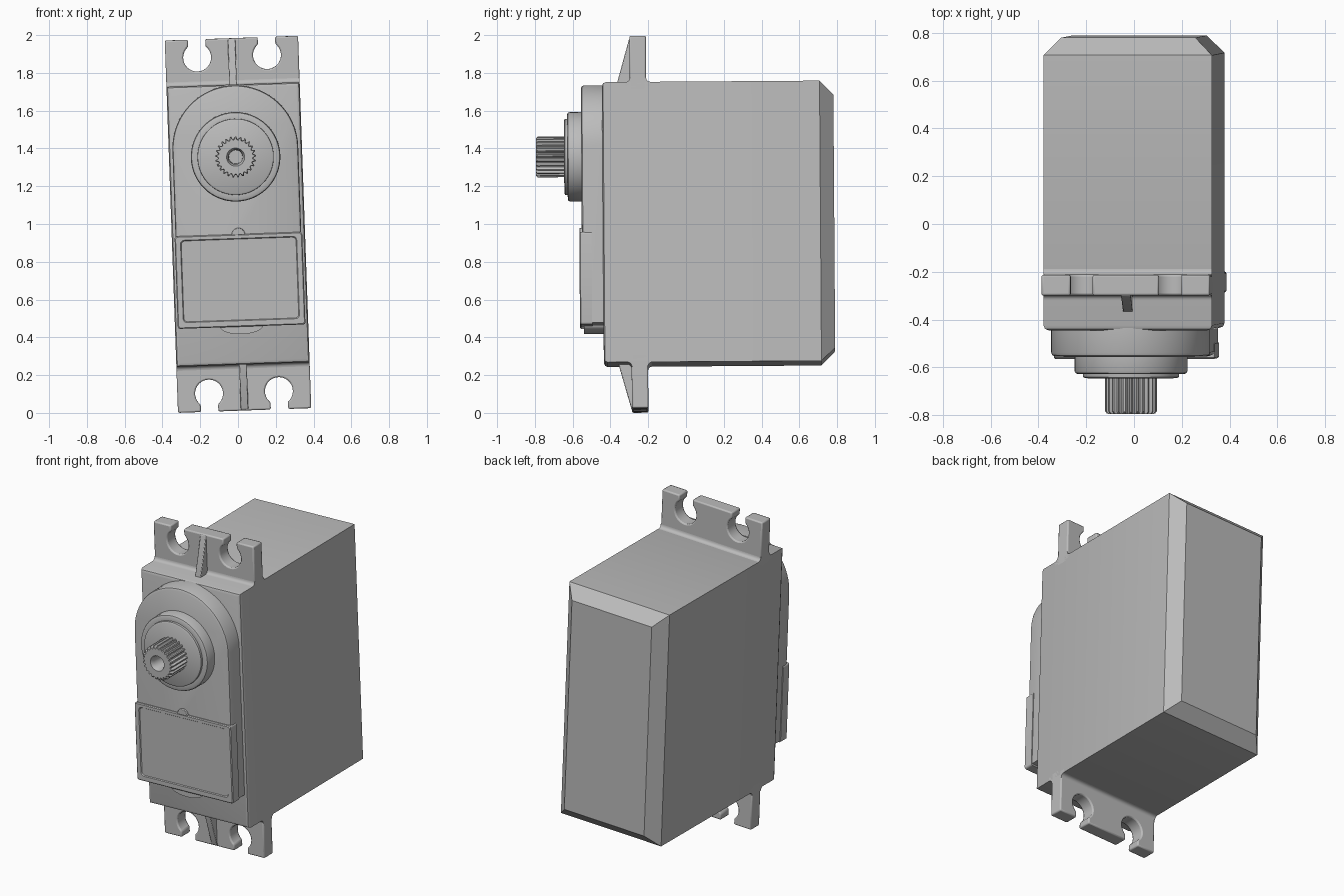
import bpy, bmesh, math
from mathutils import Matrix

cube = bpy.data.objects.get("Cube")
if cube:
    bpy.data.objects.remove(cube, do_unlink=True)

GREY = (0.5, 0.5, 0.5, 1)
mat = bpy.data.materials.new("grey plastic")
mat.use_nodes = True
mat.diffuse_color = GREY
mat.node_tree.nodes["Principled BSDF"].inputs["Base Color"].default_value = GREY

# The whole motor leans slightly to its right
LEAN = (Matrix.Translation((0, 0, 1))
        @ Matrix.Rotation(math.radians(-2.03), 4, 'Y')
        @ Matrix.Rotation(math.radians(0.4), 4, 'X'))
W, H = 0.353, 0.742          # half width and half height of the case
AXLE = 0.36                  # height of the output shaft


def loft(name, rings, bevel=0, along_x=False):
    """Join rings given as (depth, outline) and cap both ends."""
    bm = bmesh.new()
    loops = []
    for d, pts in rings:
        loops.append([bm.verts.new((d, a, b) if along_x else (a, d, b)) for a, b in pts])
    for r0, r1 in zip(loops, loops[1:]):
        n = len(r0)
        for i in range(n):
            j = (i + 1) % n
            bm.faces.new((r0[i], r0[j], r1[j], r1[i]))
    bm.faces.new(loops[0])
    bm.faces.new(loops[-1])
    bmesh.ops.recalc_face_normals(bm, faces=bm.faces)
    mesh = bpy.data.meshes.new(name)
    bm.to_mesh(mesh)
    bm.free()
    mesh.materials.append(mat)
    ob = bpy.data.objects.new(name, mesh)
    bpy.context.collection.objects.link(ob)
    ob.matrix_world = LEAN
    bpy.ops.object.select_all(action='DESELECT')
    ob.select_set(True)
    bpy.context.view_layer.objects.active = ob
    bpy.ops.object.shade_smooth_by_angle(angle=math.radians(32))
    if bevel:
        mod = ob.modifiers.new("rounded edges", 'BEVEL')
        mod.width, mod.segments = bevel, 2
        mod.limit_method, mod.angle_limit = 'ANGLE', math.radians(40)
    return ob


def arc(cx, cz, rx, rz, a0, a1, n):
    return [(cx + rx * math.cos(t), cz + rz * math.sin(t))
            for t in (math.radians(a0 + (a1 - a0) * i / n) for i in range(n + 1))]


def circle(r, n=64):
    return arc(0, AXLE, r, r, 0, 360 - 360 / n, n - 1)


def rounded_rect(w, z0, z1, r):
    return (arc(w - r, z1 - r, r, r, 0, 90, 4) + arc(r - w, z1 - r, r, r, 90, 180, 4)
            + arc(r - w, z0 + r, r, r, 180, 270, 4) + arc(w - r, z0 + r, r, r, 270, 360, 4))


def box(inset):
    w, h = W - inset, H - inset
    return [(w, h), (-w, h), (-w, -h), (w, -h)]


# Case with softened front edge and chamfered back
loft("case", [(-0.44, box(0.02)), (-0.434, box(0.006)), (-0.42, box(0)),
              (0.712, box(0)), (0.785, box(0.072))])


# Raised gearbox with an arched top
def arch(inset):
    r = 0.333 - inset
    return arc(0, 0.405, r, r, 0, 180, 40) + [(-r, -0.53), (r, -0.53)]


loft("gearbox", [(-0.42, arch(0)), (-0.535, arch(0)), (-0.546, arch(0.004)), (-0.552, arch(0.015))])

# Front cover with a shallow recessed panel, a top bump and a bottom tongue
loft("front_cover", [(-0.5, rounded_rect(0.338, -0.54, -0.05, 0.012)),
                     (-0.56, rounded_rect(0.338, -0.54, -0.05, 0.012)),
                     (-0.565, rounded_rect(0.333, -0.535, -0.055, 0.012)),
                     (-0.565, rounded_rect(0.308, -0.508, -0.072, 0.02)),
                     (-0.559, rounded_rect(0.304, -0.504, -0.076, 0.02))])
loft("cover_bump", [(y, arc(0, -0.055, 0.036, 0.038, 0, 180, 16)) for y in (-0.5, -0.565)], 0.004)
loft("cover_tongue", [(y, arc(0, -0.535, 0.115, 0.045, 180, 360, 20)) for y in (-0.42, -0.545)])

# Bearing collar
loft("bearing_collar", [(-0.54, circle(0.237)), (-0.612, circle(0.237)), (-0.621, circle(0.233)),
                        (-0.625, circle(0.225)), (-0.625, circle(0.202)), (-0.638, circle(0.201)),
                        (-0.643, circle(0.192))])

# Toothed output shaft with a screw hole
TEETH = 25


def spline(r_out, r_in):
    pts = []
    for i in range(TEETH * 4):
        t = 2 * math.pi * i / (TEETH * 4)
        r = r_out if i % 4 < 2 else r_in
        pts.append((r * math.cos(t), AXLE + r * math.sin(t)))
    return pts


loft("output_shaft", [(-0.63, spline(0.108, 0.094)), (-0.783, spline(0.108, 0.094)),
                      (-0.792, spline(0.1, 0.09)), (-0.792, circle(0.048, TEETH * 4)),
                      (-0.77, circle(0.038, TEETH * 4)), (-0.69, circle(0.036, TEETH * 4))])

# Mounting ears at both ends, with open screw slots, ribs and fillets
EAR_TOP, SLOT_X, SLOT_Z, SLOT_R, NOTCH = 0.986, 0.185, 0.89, 0.074, 0.046
EAR_F, EAR_B = -0.293, -0.206
for place, s in (("top", 1), ("bottom", -1)):
    phi = math.degrees(math.asin(NOTCH / SLOT_R))
    outline = [(-W, 0.7), (-W, EAR_TOP)]
    for cx in (-SLOT_X, SLOT_X):
        outline.append((cx - NOTCH, EAR_TOP))
        outline += arc(cx, SLOT_Z, SLOT_R, SLOT_R, 90 + phi, 450 - phi, 28)
        outline.append((cx + NOTCH, EAR_TOP))
    outline += [(W, EAR_TOP), (W, 0.7)]
    outline = [(x, s * z) for x, z in outline]
    loft(place + "_ear", [(EAR_F, outline), (EAR_B, outline)], 0.008)

    rib = [(EAR_F + 0.02, s * 0.7), (EAR_F + 0.02, s * 0.98),
           (EAR_F - 0.002, s * 0.98), (-0.362, s * H), (-0.362, s * 0.7)]
    loft(place + "_rib", [(-0.02, rib), (0.02, rib)], 0.004, along_x=True)

    f = 0.022
    for side, y, d in (("front", EAR_F, -1), ("back", EAR_B, 1)):
        curve = arc(y + d * f, H + f, f, f, 180, 270, 5)
        if d < 0:
            curve = arc(y - f, H + f, f, f, 360, 270, 5)
        fillet = [(a, s * b) for a, b in curve]
        fillet += [(y + d * f, s * 0.72), (y - d * 0.01, s * 0.72), (y - d * 0.01, s * (H + f))]
        loft(place + "_ear_fillet_" + side, [(-W, fillet), (W, fillet)], along_x=True)
